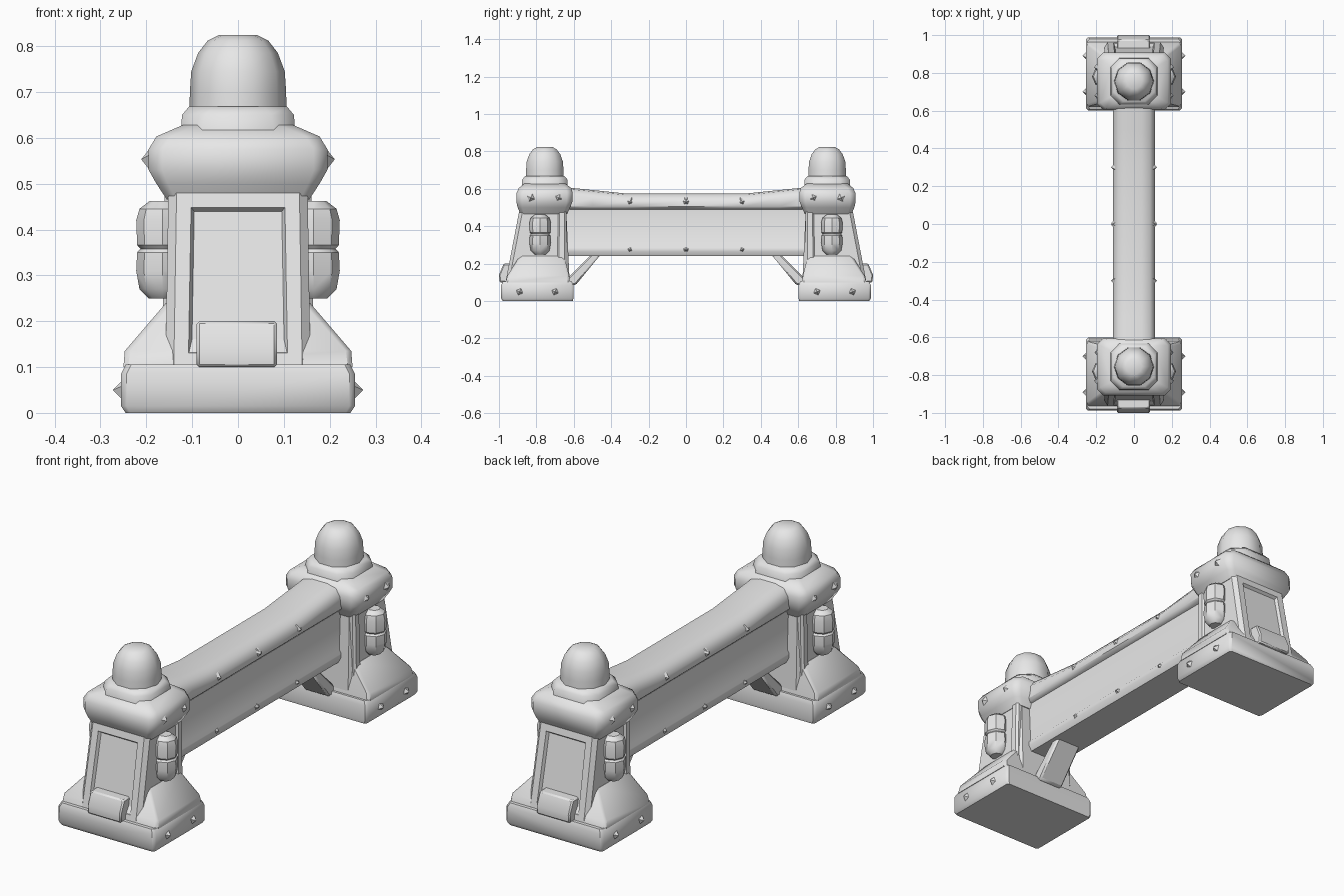
import bpy, bmesh, math
from mathutils import Vector

if "Cube" in bpy.data.objects:
    bpy.data.objects.remove(bpy.data.objects["Cube"])

stone = bpy.data.materials.new("grey stone")
stone.diffuse_color = (0.8, 0.8, 0.8, 1)
stone.use_nodes = True
stone.node_tree.nodes["Principled BSDF"].inputs["Base Color"].default_value = stone.diffuse_color


def finish(name, bm, mirror=(False, True), angle=40, bevel=0):
    """Turn a bmesh into a shaded object mirrored about the model centre."""
    bmesh.ops.recalc_face_normals(bm, faces=bm.faces)
    me = bpy.data.meshes.new(name)
    bm.to_mesh(me)
    bm.free()
    me.materials.append(stone)
    ob = bpy.data.objects.new(name, me)
    bpy.context.collection.objects.link(ob)
    if bevel:
        b = ob.modifiers.new("worn edges", 'BEVEL')
        b.width, b.segments, b.limit_method = bevel, 1, 'ANGLE'
    if any(mirror):
        m = ob.modifiers.new("mirror", 'MIRROR')
        m.use_axis = (mirror[0], mirror[1], False)
        m.use_mirror_merge = False
    bpy.ops.object.select_all(action='DESELECT')
    bpy.context.view_layer.objects.active = ob
    ob.select_set(True)
    bpy.ops.object.shade_smooth_by_angle(angle=math.radians(angle))
    return ob


def loft(rings):
    """Skin a list of equal-length rings and cap both ends."""
    bm = bmesh.new()
    vs = [[bm.verts.new(p) for p in r] for r in rings]
    n = len(vs[0])
    for a, b in zip(vs, vs[1:]):
        for i in range(n):
            j = (i + 1) % n
            bm.faces.new((a[i], a[j], b[j], b[i]))
    bm.faces.new(vs[0][::-1])
    bm.faces.new(vs[-1])
    return bm


def block_ring(z, hx, y0, y1, c):
    """Chamfered rectangle at height z."""
    return [(-hx + c, y0, z), (hx - c, y0, z), (hx, y0 + c, z), (hx, y1 - c, z),
            (hx - c, y1, z), (-hx + c, y1, z), (-hx, y1 - c, z), (-hx, y0 + c, z)]


def blocks(*rows):
    return loft([block_ring(*r) for r in rows])


def round_ring(z, r, cy, n=10, cx=0):
    return [(cx + r * math.cos(2 * math.pi * i / n),
             cy + r * math.sin(2 * math.pi * i / n), z) for i in range(n)]


# Plinth under each pillar
finish("plinth", blocks((0, .245, -.98, -.605, .01), (.015, .255, -.988, -.602, .012),
                        (.085, .255, -.988, -.602, .012), (.105, .245, -.98, -.61, .012)))

# Sloped shoulders flaring down to the plinth
finish("shoulders", blocks((.10, .25, -.965, -.62, .01), (.135, .247, -.955, -.625, .012),
                           (.24, .157, -.89, -.65, .015)))

# Pillar shaft with a sunken panel on the outer face
bm = blocks((.10, .158, -.965, -.622, .018), (.48, .152, -.892, -.64, .018))
bm.faces.ensure_lookup_table()
bmesh.ops.recalc_face_normals(bm, faces=bm.faces)
outer = min(bm.faces, key=lambda f: f.calc_center_median().y)
bmesh.ops.inset_individual(bm, faces=[outer], thickness=.045, depth=0)
bmesh.ops.inset_individual(bm, faces=[outer], thickness=.01, depth=-.014)
finish("pillar_shaft", bm, angle=25)

# Sloped sill at the foot of the panel
finish("panel_sill", loft([[(x, -.90, .10), (x, -.997, .10), (x, -1, .14),
                            (x, -.975, .20), (x, -.90, .20)] for x in (-.09, .085)]), bevel=.006)

# Bulging collar, neck and dome
finish("collar", blocks((.465, .155, -.885, -.635, .02), (.50, .178, -.9, -.62, .025),
                        (.53, .195, -.907, -.608, .03), (.575, .195, -.907, -.606, .03),
                        (.603, .178, -.895, -.612, .03), (.628, .12, -.865, -.645, .03)), angle=50)
finish("neck", blocks((.61, .125, -.878, -.632, .045), (.65, .122, -.876, -.634, .05),
                      (.668, .107, -.86, -.65, .05)), angle=50)
finish("dome", loft([round_ring(z, r, -.755) for z, r in
                     ((.655, .106), (.70, .105), (.745, .102), (.785, .087), (.812, .066),
                      (.824, .042))]), angle=50)

# Banded lanterns on the pillar sides
finish("side_lantern", loft([round_ring(z, r, -.78, 8, .165) for z, r in
                             ((.25, .03), (.27, .05), (.31, .057), (.35, .055), (.358, .048),
                              (.366, .055), (.42, .057), (.445, .05), (.462, .028))]),
       mirror=(True, True), angle=35)
finish("lantern_bracket", blocks((.265, .19, -.815, -.745, .01), (.45, .19, -.815, -.745, .01)))

# Slim buttress on the inner edge of each pillar side
finish("side_buttress", blocks((.10, .178, -.705, -.63, .01), (.22, .164, -.69, -.64, .01),
                               (.49, .16, -.685, -.64, .01)))

# Beam between the pillars
finish("beam", loft([[(-.085, y, .24), (.085, y, .24), (.098, y, .265), (.098, y, .285),
                      (.088, y, .30), (.088, y, .50), (-.088, y, .50), (-.088, y, .30),
                      (-.098, y, .285), (-.098, y, .265)] for y in (-.66, .66)]),
       mirror=(False, False))

# Rounded handrail that rises towards the pillars
rail = []
for y in (-.66, -.5, -.32, 0, .32, .5, .66):
    t = .575 + .035 * max(0, (abs(y) - .32) / .34)
    rail.append([(-.095, y, .49), (.095, y, .49), (.11, y, .505), (.11, y, t - .04),
                 (.085, y, t - .008), (.04, y, t), (-.04, y, t), (-.085, y, t - .008),
                 (-.11, y, t - .04), (-.11, y, .505)])
finish("handrail", loft(rail), mirror=(False, False), angle=45)

# Diagonal braces under the beam
finish("brace", loft([[(x, -.63, .085), (x, -.59, .085), (x, -.455, .25), (x, -.505, .25),
                       (x, -.63, .125)] for x in (-.065, .065)]), bevel=.008)

# Pointed studs on plinth, collar, rail and beam
bm = bmesh.new()


def stud(p, d, r, h):
    d = Vector(d)
    s = d.cross(Vector((0, 0, 1)))
    p = Vector(p)
    ring = [bm.verts.new(p - d * .01 + r * (s * math.cos(a) + Vector((0, 0, 1)) * math.sin(a)))
            for a in (math.pi * k / 2 + .4 for k in range(4))]
    tip = bm.verts.new(p + d * h)
    for i in range(4):
        bm.faces.new((ring[i], ring[(i + 1) % 4], tip))
    bm.faces.new(ring[::-1])


for y in (-.89, -.70):
    stud((.255, y, .05), (1, 0, 0), .03, .018)
stud((.195, -.83, .553), (1, 0, 0), .036, .016)
stud((.195, -.68, .553), (1, 0, 0), .032, .014)
for y in (-.3, -.003):
    stud((.11, y, .53), (1, 0, 0), .025, .012)
    stud((.098, y, .275), (1, 0, 0), .022, .012)
finish("studs", bm, mirror=(True, True), angle=20)
